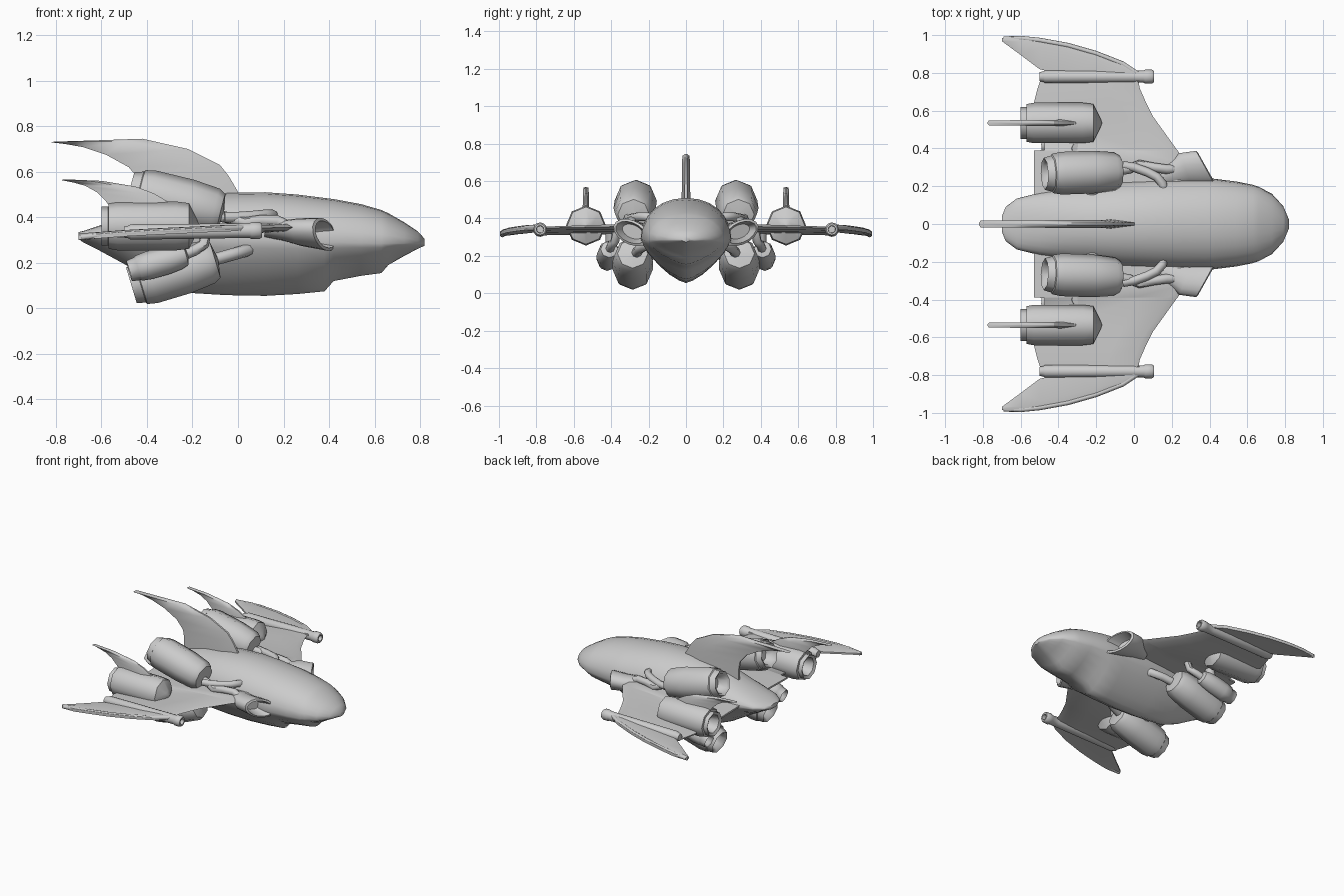
import bpy, bmesh, math
from mathutils import Vector

if "Cube" in bpy.data.objects:
    bpy.data.objects.remove(bpy.data.objects["Cube"])

mat = bpy.data.materials.new("hull grey")
mat.diffuse_color = (0.6, 0.6, 0.6, 1)
mat.use_nodes = True
mat.node_tree.nodes["Principled BSDF"].inputs["Base Color"].default_value = mat.diffuse_color


def finish(name, bm, mirror):
    bmesh.ops.recalc_face_normals(bm, faces=bm.faces)
    me = bpy.data.meshes.new(name)
    bm.to_mesh(me)
    bm.free()
    me.materials.append(mat)
    ob = bpy.data.objects.new(name, me)
    bpy.context.collection.objects.link(ob)
    if mirror:
        m = ob.modifiers.new("mirror", 'MIRROR')
        m.use_axis = (False, True, False)
        m.use_clip = False
        m.use_mirror_merge = False
    return ob


def loft(name, rings, mirror=True):
    """Skin a list of equal-sized rings and cap both ends."""
    bm = bmesh.new()
    rows = [[bm.verts.new(p) for p in r] for r in rings]
    n = len(rows[0])
    for a, b in zip(rows, rows[1:]):
        for i in range(n):
            j = (i + 1) % n
            bm.faces.new((a[i], a[j], b[j], b[i]))
    bm.faces.new(rows[0])
    bm.faces.new(rows[-1])
    return finish(name, bm, mirror)


def circle(c, u, v, r, n):
    return [c + r * (math.cos(t) * u + math.sin(t) * v)
            for t in (2 * math.pi * (i + 0.0) / n for i in range(n))]


def turned(name, rear, front, profile, n=8):
    """Solid of revolution from rear to front; profile is (distance, radius)."""
    rear, front = Vector(rear), Vector(front)
    d = (front - rear).normalized()
    u = Vector((0, 1, 0)).cross(d).normalized()
    v = d.cross(u)
    return loft(name, [circle(rear + d * t, u, v, r, n) for t, r in profile])


def pipe(name, pts, r, n=8):
    pts = [Vector(p) for p in pts]
    rings = []
    for i, p in enumerate(pts):
        d = (pts[min(i + 1, len(pts) - 1)] - pts[max(i - 1, 0)]).normalized()
        u = d.cross(Vector((0, 0, 1))).normalized()
        rings.append(circle(p, u, u.cross(d), r, n))
    return loft(name, rings)


def engine(name, rear, front, r):
    """Pod with hollow nozzle at the rear and a blunt faceted front."""
    L = (Vector(front) - Vector(rear)).length
    turned(name, rear, front, [
        (0.03, r * .45), (-0.03, r * .6), (-0.04, r * .75), (0, r * .85),
        (0.004, r * .92), (0.05, r), (L * .6, r), (L - .03, r * .9), (L, r * .75), (L + .012, r * .1)])


def fin(name, y, th, stations, mirror):
    """Swept blade; stations are (leading x, z, trailing x, z), root to tip."""
    rings = []
    for k, (x0, z0, x1, z1) in enumerate(stations):
        t = th * (1 - .25 * k / (len(stations) - 1))
        xm, zm = x0 + (x1 - x0) * .3, z0 + (z1 - z0) * .3
        rings.append([(x0, y - t * .3, z0), (x0, y + t * .3, z0), (xm, y + t, zm),
                      (x1, y + t * .3, z1), (x1, y - t * .3, z1), (xm, y - t, zm)])
    loft(name, rings, mirror)


# Fuselage: rounded back over a V-shaped belly (x, half width, mid z, top z, bottom z)
stations = [(-.7, .04, .32, .335, .305), (-.68, .09, .32, .34, .29), (-.62, .135, .322, .36, .26),
            (-.5, .165, .32, .40, .195), (-.37, .185, .315, .445, .12), (-.25, .205, .31, .48, .07),
            (-.05, .23, .30, .507, .058), (.12, .24, .30, .51, .055), (.26, .243, .295, .50, .063),
            (.38, .242, .29, .485, .075), (.42, .24, .29, .48, .12), (.54, .225, .287, .458, .143),
            (.63, .207, .285, .432, .155), (.66, .197, .285, .418, .19), (.73, .16, .285, .378, .23),
            (.79, .095, .285, .338, .262), (.82, .025, .285, .305, .275)]
rings = []
for x, w, zm, zt, zb in stations:
    ring = []
    for i in range(24):
        a = 2 * math.pi * i / 24
        c, s = math.cos(a), math.sin(a)
        p, h = (2.1, zt - zm) if s >= 0 else (1.4, zm - zb)
        ring.append((x, math.copysign(abs(c) ** (2 / p), c) * w,
                     zm + math.copysign(abs(s) ** (2 / p), s) * h))
    rings.append(ring)
loft("fuselage", rings, False)

# Wing: thin sections (y, leading x, trailing x, thickness)
rings = []
for y, x0, x1, t in [(.12, .3, -.53, .04), (.33, .27, -.53, .04), (.388, .232, -.53, .036),
                     (.392, .228, -.475, .036), (.57, .1, -.47, .03), (.64, .065, -.53, .028),
                     (.72, .03, -.51, .026), (.78, .02, -.49, .024)]:
    def pt(f, h):
        return (x0 + (x1 - x0) * f, y, .358 - .035 * f - .02 * (y - .3) + h * t)
    rings.append([pt(0, 0), pt(.06, .4), pt(.3, .5), pt(1, .15), pt(1, -.15), pt(.3, -.5), pt(.06, -.4)])
loft("wing", rings)

# Curved wing tip blade with a raised outer rim
tip = [(.03, .80, .75, .352), (-.06, .86, .76, .35), (-.2, .915, .77, .343), (-.35, .958, .78, .336),
       (-.5, .985, .82, .328), (-.6, .995, .895, .32), (-.70, .985, .968, .313)]
loft("wing_tip", [[(x, yo, z - .012), (x, yo, z + .008), (x, yo - (yo - yi) * .3, z + .016),
                   (x, yi, z + .008), (x, yi, z - .004), (x, yo - (yo - yi) * .3, z - .008)]
                  for x, yo, yi, z in tip])
pipe("wing_tip_rim", [(x, yo - .012, z + .002) for x, yo, yi, z in tip[:-1]] + [(-.69, .98, .312)], .013)

# Tube at the wing tip, hollow at the muzzle
turned("tip_tube", (-.5, .78, .335), (.1, .78, .342),
       [(0, .024), (.02, .028), (.03, .034), (.5, .032), (.55, .032), (.56, .037), (.595, .037),
        (.605, .03), (.605, .02), (.56, .018)], 12)

# Engines
engine("upper_engine", (-.435, .267, .507), (-.075, .28, .42), .113)
engine("lower_engine", (-.43, .285, .113), (-.1, .285, .212), .108)
engine("outer_lower_engine", (-.44, .42, .175), (-.23, .41, .235), .062)
turned("wing_engine", (-.57, .535, .362), (-.17, .535, .362),
       [(.05, .05), (-.02, .065), (-.03, .085), (0, .085), (.002, .1), (.04, .107), (.3, .107),
        (.355, .1), (.39, .03), (.4, .004)])

# Engine pylons
pipe("upper_pylon", [(-.22, .17, .40), (-.22, .27, .45)], .04)
pipe("lower_pylon", [(-.25, .15, .24), (-.25, .28, .20)], .05)
pipe("outer_pylon", [(-.33, .40, .21), (-.30, .40, .34)], .03)

# Fins
fin("tail_fin", 0, .024, [(.02, .47, -.42, .38), (0, .512, -.42, .5), (-.04, .58, -.43, .56),
                          (-.08, .63, -.48, .62), (-.22, .70, -.58, .675), (-.42, .745, -.68, .708),
                          (-.62, .738, -.76, .722), (-.81, .732, -.82, .729)], False)
fin("wing_engine_fin", .535, .018, [(-.27, .43, -.55, .43), (-.31, .47, -.58, .47), (-.37, .505, -.62, .51),
                                    (-.45, .535, -.67, .538), (-.6, .56, -.72, .552),
                                    (-.765, .567, -.775, .563)], True)

# Side air intake: slanted flared mouth with a recessed throat (centre, side, up, size)
rings = []
for c, side, up in [((.12, .24, .345), (0, .04, .01), .03), ((.2, .265, .342), (-.01, .065, .015), .042),
                    ((.27, .29, .335), (-.03, .085, .025), .055), ((.38, .292, .325), (-.052, .095, .035), .064),
                    ((.385, .295, .325), (-.045, .08, .03), .052), ((.3, .285, .33), (-.03, .055, .02), .035)]:
    c, side = Vector(c), Vector(side)
    rings.append(circle(c, side, Vector((.12, -.2, 1)) * up, 1, 16))
loft("side_intake", rings)

# Feed pipes above and below the wing
pipe("upper_pipe_outer", [(-.1, .28, .41), (-.03, .29, .395), (.03, .315, .375), (.1, .30, .385),
                          (.17, .29, .385), (.22, .29, .36)], .025)
pipe("upper_pipe_inner", [(-.06, .31, .40), (.0, .30, .40), (.07, .275, .405), (.12, .25, .41),
                          (.15, .215, .41), (.16, .17, .40)], .024)
pipe("lower_pipe", [(-.12, .27, .21), (-.03, .25, .235), (.04, .22, .255), (.06, .17, .265)], .027)
pipe("outer_lower_pipe", [(-.25, .41, .23), (-.19, .40, .255), (-.15, .38, .28), (-.14, .37, .34)], .024)

# Smooth rounded surfaces, keep hard edges
bpy.ops.object.select_all(action='SELECT')
bpy.context.view_layer.objects.active = bpy.data.objects["fuselage"]
bpy.ops.object.shade_smooth_by_angle(angle=math.radians(46))
